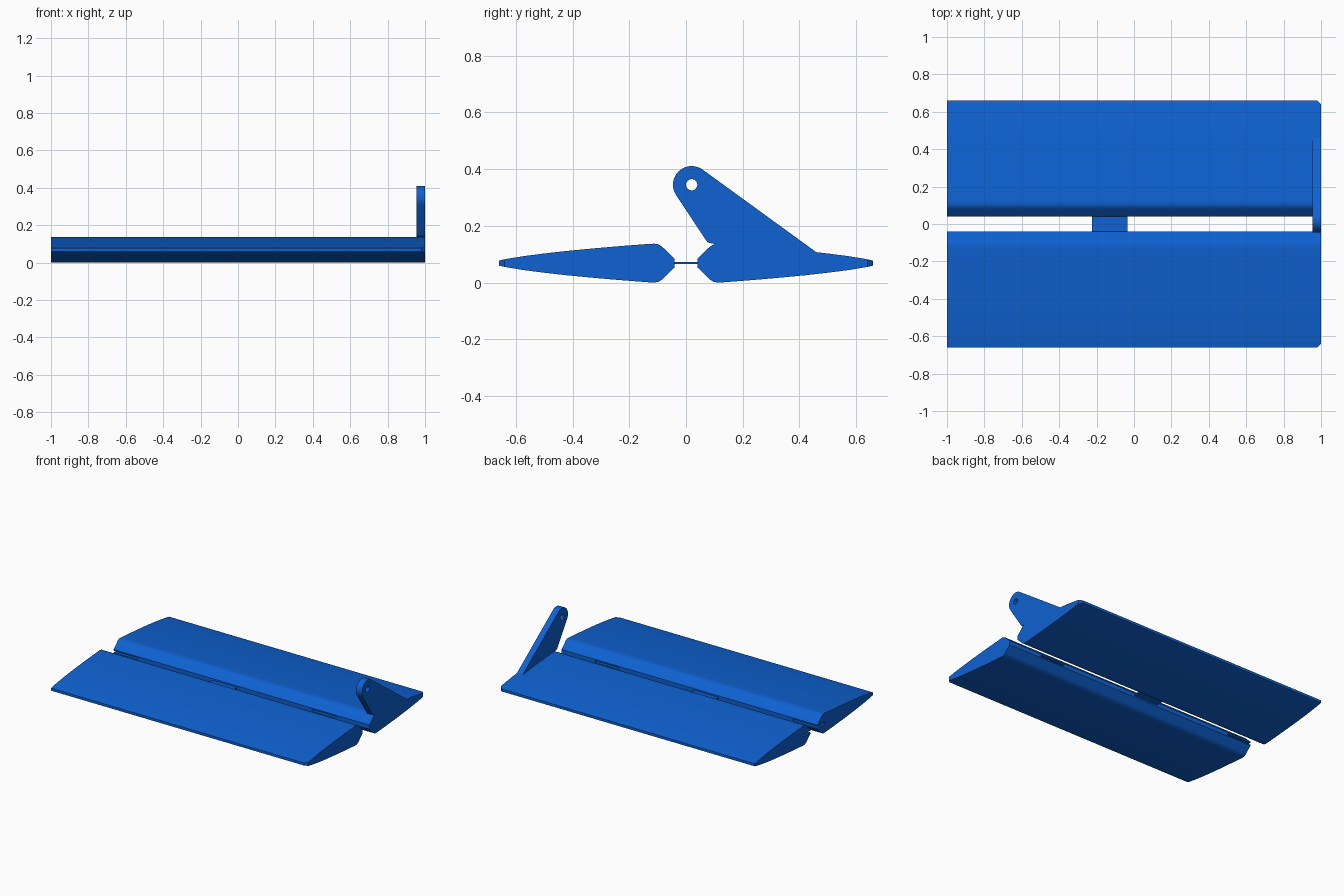
import bpy, bmesh, math
from mathutils import Vector

if "Cube" in bpy.data.objects:
    bpy.data.objects.remove(bpy.data.objects["Cube"])

blue = bpy.data.materials.new("blue plastic")
blue.diffuse_color = (0.0044, 0.122, 0.645, 1)
blue.use_nodes = True
blue.node_tree.nodes["Principled BSDF"].inputs["Base Color"].default_value = blue.diffuse_color
MID = 0.0685  # height of the chord line


def extrude_profile(name, points, x0, x1, corner=None):
    """Solid made from a (y, z) outline swept along x; corner = optional cut plane."""
    bm = bmesh.new()
    face = bm.faces.new([bm.verts.new((x0, y, z)) for y, z in points])
    out = bmesh.ops.extrude_face_region(bm, geom=[face])
    moved = [g for g in out["geom"] if isinstance(g, bmesh.types.BMVert)]
    bmesh.ops.translate(bm, verts=moved, vec=(x1 - x0, 0, 0))
    if corner:
        cut = bmesh.ops.bisect_plane(bm, geom=bm.verts[:] + bm.edges[:] + bm.faces[:],
                                     plane_co=corner[0], plane_no=corner[1], clear_outer=True)
        edges = [g for g in cut["geom_cut"] if isinstance(g, bmesh.types.BMEdge)]
        bmesh.ops.contextual_create(bm, geom=edges)
    bmesh.ops.recalc_face_normals(bm, faces=bm.faces[:])
    mesh = bpy.data.meshes.new(name)
    bm.to_mesh(mesh)
    bm.free()
    mesh.materials.append(blue)
    obj = bpy.data.objects.new(name, mesh)
    bpy.context.collection.objects.link(obj)
    return obj


def box(name, x0, x1, y0, y1, z0, z1):
    return extrude_profile(name, [(y0, z0), (y1, z0), (y1, z1), (y0, z1)], x0, x1)


def cut(obj, cutter):
    cutter.hide_render = True
    cutter.hide_viewport = True
    cutter.display_type = 'WIRE'
    mod = obj.modifiers.new("cut", 'BOOLEAN')
    mod.operation = 'DIFFERENCE'
    mod.solver = 'EXACT'
    mod.object = cutter


def smooth(obj):
    bpy.ops.object.select_all(action='DESELECT')
    obj.select_set(True)
    bpy.context.view_layer.objects.active = obj
    bpy.ops.object.shade_smooth_by_angle(angle=math.radians(25))


# Wing panels: chamfered nose, rounded shoulder, thin blunt trailing edge
half = [(0.04, 0.015), (0.078, 0.052), (0.087, 0.060), (0.098, 0.066), (0.112, 0.0685),
        (0.13, 0.0678), (0.22, 0.061), (0.32, 0.0525), (0.42, 0.043), (0.50, 0.034),
        (0.57, 0.025), (0.62, 0.017), (0.645, 0.0125), (0.66, 0.009)]
for name, side in (("rear_panel", 1), ("front_panel", -1)):
    outline = [(side * y, MID + h) for y, h in half]
    outline += [(side * y, MID - h) for y, h in reversed(half)]
    corner = (Vector((0.98, side * 0.66, 0)), Vector((1, side, 0)).normalized())
    panel = extrude_profile(name, outline, -1, 1, corner)
    smooth(panel)
    # Empty hinge slots in the nose
    for x0, x1 in ((-1.02, -0.81), (0.55, 0.74)):
        y0, y1 = sorted((side * 0.02, side * 0.13))
        cut(panel, box("slot_cutter", x0, x1, y0, y1, MID - 0.006, MID + 0.006))

# Flat hinge joining both panels
box("hinge_strip", -0.225, -0.035, -0.06, 0.06, MID - 0.004, MID + 0.004)

# Control horn: rounded lug tapering down to the panel
cy, cz, r = 0.02, 0.345, 0.066
arc = [math.radians(54.3 + (213.5 - 54.3) * i / 20) for i in range(21)]
horn_outline = [(cy + r * math.cos(a), cz + r * math.sin(a)) for a in arc]
horn_outline += [(0.070, 0.150), (0.076, 0.142), (0.085, 0.139), (0.105, 0.136),
                 (0.12, 0.09), (0.44, 0.09), (0.46, 0.107)]
horn = extrude_profile("control_horn", horn_outline, 0.955, 1.0)
smooth(horn)
hole = [(cy + 0.02 * math.cos(i * math.tau / 24), cz + 0.02 * math.sin(i * math.tau / 24))
        for i in range(24)]
cut(horn, extrude_profile("pin_hole_cutter", hole, 0.9, 1.05))
